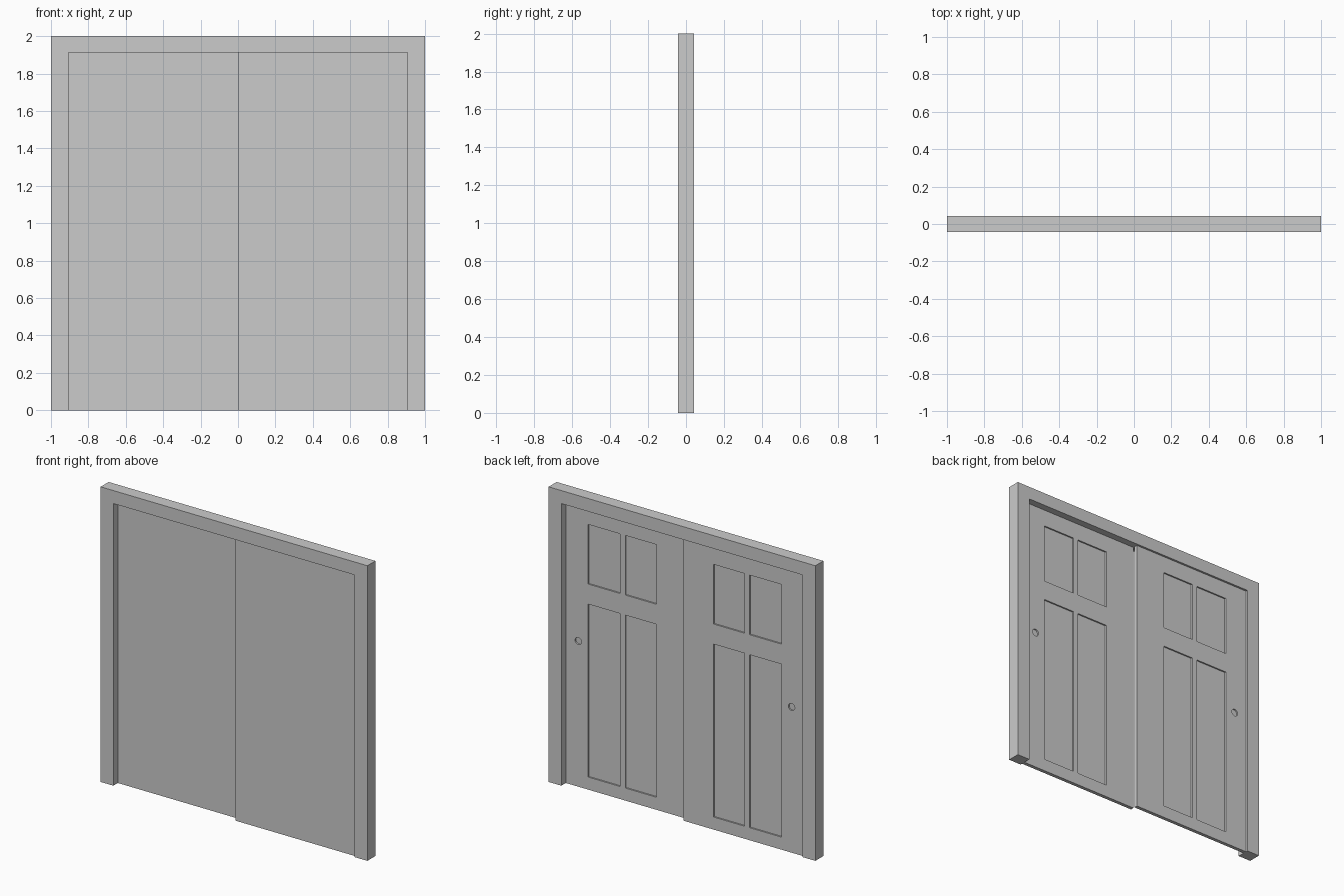
import bpy, bmesh
from mathutils import Matrix, Vector

if "Cube" in bpy.data.objects:
    bpy.data.objects.remove(bpy.data.objects["Cube"])

W, D, H = 1.0, 0.043, 2.0          # frame half width, half depth, height
IN_X, IN_Z = 0.905, 1.912          # opening half width and height
THICK, RECESS = 0.024, 0.01        # door thickness, panel depth


def add_box(bm, x0, x1, y0, y1, z0, z1):
    size = Vector((abs(x1 - x0), abs(y1 - y0), abs(z1 - z0)))
    mid = Vector(((x0 + x1) / 2, (y0 + y1) / 2, (z0 + z1) / 2))
    bmesh.ops.create_cube(bm, size=1, matrix=Matrix.Translation(mid) @ Matrix.Diagonal((*size, 1)))


def make_object(name, bm):
    mesh = bpy.data.meshes.new(name)
    bmesh.ops.recalc_face_normals(bm, faces=bm.faces)
    bm.to_mesh(mesh)
    bm.free()
    ob = bpy.data.objects.new(name, mesh)
    bpy.context.collection.objects.link(ob)
    return ob


# Door frame: U-shaped outline extruded through its depth
bm = bmesh.new()
outline = [(-W, 0), (-W, H), (W, H), (W, 0), (IN_X, 0), (IN_X, IN_Z), (-IN_X, IN_Z), (-IN_X, 0)]
face = bm.faces.new([bm.verts.new((x, -D, z)) for x, z in outline])
ext = bmesh.ops.extrude_face_region(bm, geom=[face], use_keep_orig=True)
verts = [v for v in ext["geom"] if isinstance(v, bmesh.types.BMVert)]
bmesh.ops.translate(bm, verts=verts, vec=(0, 2 * D, 0))
make_object("door_frame", bm)


def make_door(name, side, back):
    bm = bmesh.new()
    add_box(bm, 0, side * IN_X, back - THICK, back, 0, IN_Z)
    door = make_object(name, bm)

    # Recessed panels and round finger pull, cut into the back face
    bm = bmesh.new()
    for x0, x1 in ((0.226, 0.459), (0.497, 0.737)):
        for z0, z1 in ((0.085, 1.257), (1.393, 1.797)):
            add_box(bm, side * x0, side * x1, back - RECESS, back + 0.02, z0, z1)
    bmesh.ops.create_cone(bm, cap_ends=True, segments=24, radius1=0.024, radius2=0.024,
                          depth=2 * RECESS,
                          matrix=Matrix.Translation((side * 0.812, back, 0.987))
                          @ Matrix.Rotation(1.5707963, 4, 'X'))
    cutter = make_object(name + "_cutter", bm)
    cutter.hide_render = True

    mod = door.modifiers.new("recesses", 'BOOLEAN')
    mod.object = cutter
    mod.operation = 'DIFFERENCE'
    mod.solver = 'EXACT'
    deps = bpy.context.evaluated_depsgraph_get()
    mesh = bpy.data.meshes.new_from_object(door.evaluated_get(deps))
    door.modifiers.clear()
    door.data = mesh
    bpy.data.objects.remove(cutter)


# Two sliding doors on separate tracks
make_door("left_sliding_door", -1, 0.029)
make_door("right_sliding_door", 1, -0.005)
